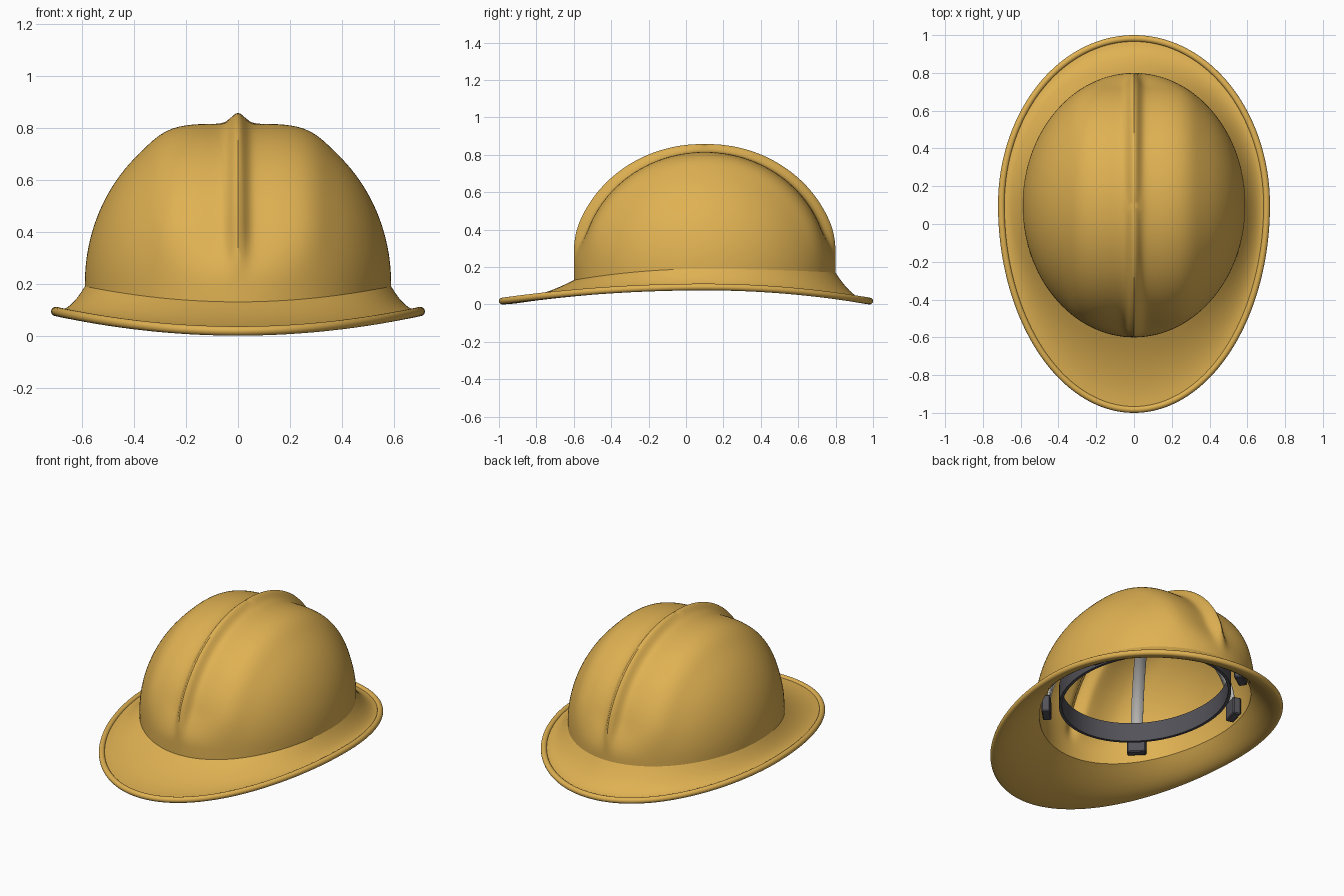
import bpy, bmesh, math
from math import sin, cos, pi, exp, radians
from mathutils import Vector, Matrix

if "Cube" in bpy.data.objects:
    bpy.data.objects.remove(bpy.data.objects["Cube"])

CY = 0.10          # centre of the dome in y
SEG = 256


def material(name, rgb):
    m = bpy.data.materials.new(name)
    m.diffuse_color = (*rgb, 1)
    m.use_nodes = True
    m.node_tree.nodes["Principled BSDF"].inputs["Base Color"].default_value = m.diffuse_color
    return m


YELLOW = material("shell yellow", (0.74, 0.44, 0.085))
DARK = material("dark plastic", (0.085, 0.085, 0.10))
GREY = material("strap grey", (0.48, 0.47, 0.45))


def finish(name, bm, mat, angle=30):
    bmesh.ops.recalc_face_normals(bm, faces=bm.faces)
    me = bpy.data.meshes.new(name)
    bm.to_mesh(me)
    bm.free()
    me.materials.append(mat)
    ob = bpy.data.objects.new(name, me)
    bpy.context.collection.objects.link(ob)
    bpy.ops.object.select_all(action='DESELECT')
    ob.select_set(True)
    bpy.context.view_layer.objects.active = ob
    bpy.ops.object.shade_smooth_by_angle(angle=radians(angle))
    return ob


def bridge(bm, a, b, closed=True):
    n = len(a)
    for i in range(n if closed else n - 1):
        j = (i + 1) % n
        bm.faces.new((a[i], a[j], b[j], b[i]))


def smooth(t):
    t = min(1, max(0, t))
    return t * t * (3 - 2 * t)


# ---- shell: dome, flared brim and rolled lip ----
def base_z(th):
    return 0.19 - sin(th) ** 2 * (0.02 if sin(th) > 0 else 0.06)


def edge_z(th):
    return 0.018 + 0.075 * cos(th) ** 2


def outline(th, inset=0.0):
    b = 0.90 if sin(th) > 0 else 1.10
    return (0.72 - inset) * cos(th), CY + (b - inset) * sin(th)


def relief(x, phi):
    """Centre ridge, shallow valleys beside it and soft shoulders."""
    x = abs(x)
    ridge = (0.036 + 0.016 * cos(phi)) * exp(-(x / 0.035) ** 2)
    valley = -0.034 * (1 - smooth((x - 0.06) / 0.20))
    shoulder = 0.008 * exp(-((x - 0.29) / 0.06) ** 2)
    return (ridge + valley + shoulder) * smooth(sin(phi) / 0.35)


def dome(th, phi, off):
    a, b, h = 0.59 - off, 0.70 - off, 0.655 - off
    p = Vector((a * cos(phi) * cos(th), b * cos(phi) * sin(th), h * sin(phi)))
    n = Vector((p.x / a ** 2, p.y / b ** 2, p.z / h ** 2)).normalized()
    return p + n * relief(p.x, phi) + Vector((0, CY, 0.2))


def dome_base(th, off):
    return Vector(((0.59 - off) * cos(th), CY + (0.70 - off) * sin(th),
                   base_z(th) - off * 0.4))


def brim(th, s, off, inset, dz):
    p = dome_base(th, off)
    ex, ey = outline(th, inset)
    ze = edge_z(th) + dz
    return Vector((p.x + (ex - p.x) * s, p.y + (ey - p.y) * s,
                   ze + (p.z - ze) * (1 - s) ** 1.8))


def lip(th, ang, r=0.018):
    x, y = outline(th, r - r * cos(ang))
    return Vector((x, y, edge_z(th) + r * sin(ang)))


T = 0.025
DOME_ROWS = 36
rows = []
for i in range(DOME_ROWS - 1, -1, -1):
    rows.append(lambda th, p=i / DOME_ROWS * pi / 2: dome(th, p, 0))
for i in range(10):
    rows.append(lambda th, s=i / 9: brim(th, s, 0, 0.034, 0.006))
for i in range(13):
    rows.append(lambda th, g=radians(140 - 230 * i / 12): lip(th, g))
for i in range(9, -1, -1):
    rows.append(lambda th, s=i / 10: brim(th, s, T, 0.018, -0.018))
for i in range(DOME_ROWS):
    rows.append(lambda th, p=i / DOME_ROWS * pi / 2: dome(th, p, T))

bm = bmesh.new()
rings = [[bm.verts.new(f(2 * pi * k / SEG)) for k in range(SEG)] for f in rows]
for a, b in zip(rings, rings[1:]):
    bridge(bm, a, b)
for ring, off in ((rings[0], 0), (rings[-1], T)):
    pole = bm.verts.new(dome(0, pi / 2, off))
    for k in range(SEG):
        bm.faces.new((ring[k], ring[(k + 1) % SEG], pole))
finish("helmet_shell", bm, YELLOW)

# ---- headband ----
bm = bmesh.new()
rings = []
for off, z in ((0, 0.21), (0, 0.33), (0.018, 0.33), (0.018, 0.21)):
    rings.append([bm.verts.new(((0.46 - off) * cos(2 * pi * k / 96),
                                CY + (0.55 - off) * sin(2 * pi * k / 96), z))
                  for k in range(96)])
for i in range(4):
    bridge(bm, rings[i], rings[(i + 1) % 4])
finish("headband", bm, DARK)

# ---- clips on the shell wall, each with a strap up to the crown ----
for n, deg in enumerate((18, 60, 120, 162, 230, 310), 1):
    th = radians(deg)
    out = Vector((cos(th) / 0.535, sin(th) / 0.635, 0)).normalized()
    side = Vector((-out.y, out.x, 0))

    bm = bmesh.new()
    bmesh.ops.create_cube(bm, size=1)
    bmesh.ops.scale(bm, vec=(0.05, 0.11, 0.11), verts=bm.verts)
    bmesh.ops.bevel(bm, geom=bm.edges[:], offset=0.006, segments=1,
                    affect='EDGES')
    rot = Matrix((out, side, (0, 0, 1))).transposed().to_4x4()
    pos = Vector((0.53 * cos(th), CY + 0.63 * sin(th), 0.235))
    bmesh.ops.transform(bm, matrix=Matrix.Translation(pos) @ rot, verts=bm.verts)
    finish("clip_%d" % n, bm, DARK)

    bm = bmesh.new()
    strips = []
    for i in range(21):
        phi = i / 20 * pi / 2
        c = Vector((0.52 * cos(phi) * cos(th), CY + 0.62 * cos(phi) * sin(th),
                    0.24 + 0.50 * sin(phi)))
        strips.append([bm.verts.new(c + side * w) for w in (-0.035, 0.035)])
    for a, b in zip(strips, strips[1:]):
        bridge(bm, a, b, closed=False)
    strap = finish("strap_%d" % n, bm, GREY)
    mod = strap.modifiers.new("thickness", 'SOLIDIFY')
    mod.thickness = 0.012
    mod.offset = 0
